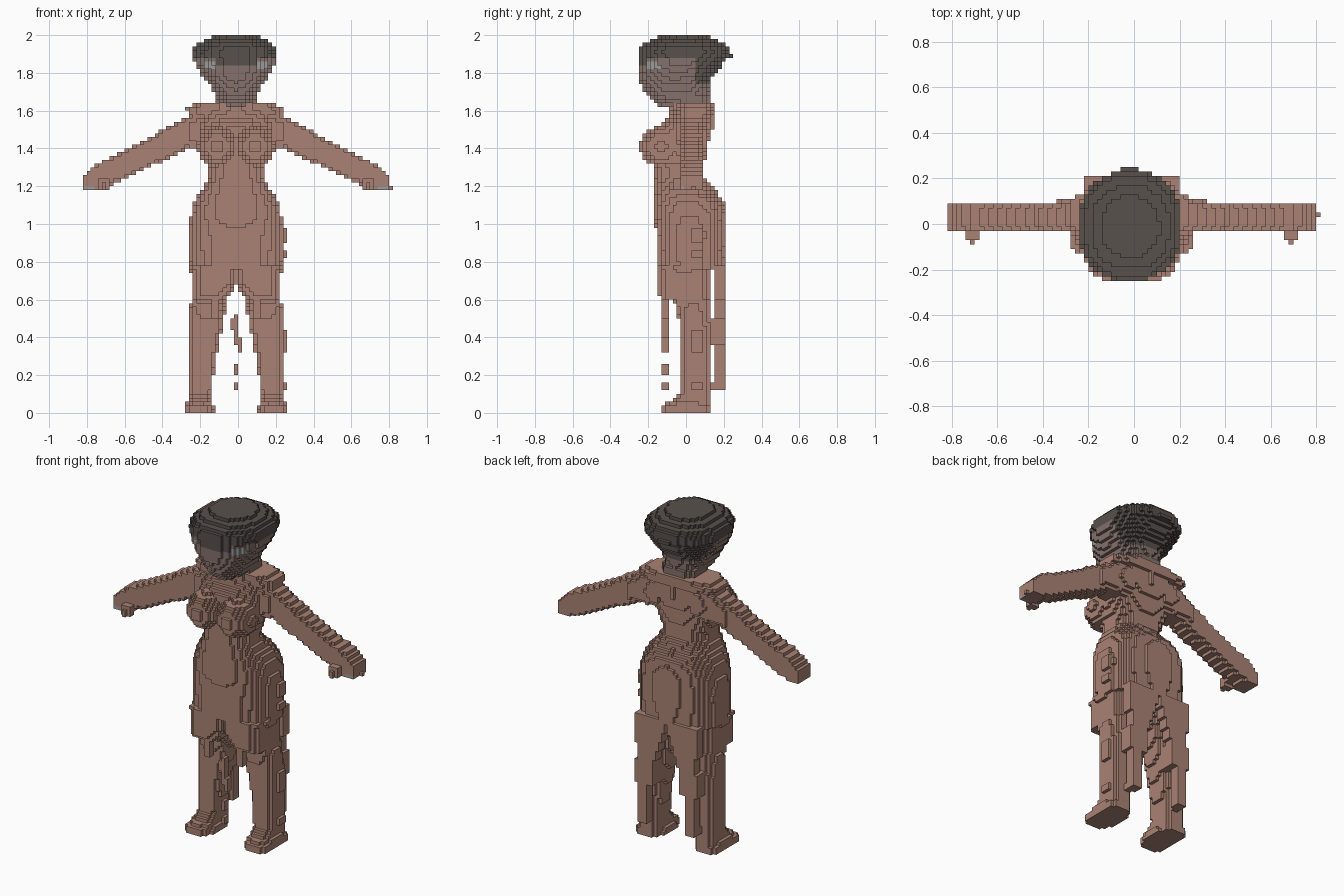
import bpy

cube = bpy.data.objects.get("Cube")
if cube:
    bpy.data.objects.remove(cube)

V = 0.02            # voxel edge
CX = -0.01          # symmetry plane of the figure


def make_material(name, rgb):
    m = bpy.data.materials.new(name)
    m.use_nodes = True
    m.diffuse_color = (*rgb, 1)
    b = m.node_tree.nodes["Principled BSDF"]
    b.inputs["Base Color"].default_value = (*rgb, 1)
    b.inputs["Roughness"].default_value = 0.9
    return m


MATS = [make_material("clay_brown", (0.40, 0.225, 0.175)),
        make_material("face_taupe", (0.235, 0.165, 0.145)),
        make_material("hat_charcoal", (0.098, 0.082, 0.074)),
        make_material("pale_grey", (0.33, 0.33, 0.33))]
BODY, FACE, HAT, PALE = range(4)

taken = set()       # every filled cell
parts = {}          # part name -> {cell: material index}


def centre(c):
    return (c[0] * V, c[1] * V, (c[2] + 0.5) * V)


def fill(name, test, lo, hi, colour=BODY):
    """Claim all free cells inside the bounds that pass the test."""
    part = parts.setdefault(name, {})
    r = [range(int(a / V) - 2, int(b / V) + 3) for a, b in zip(lo, hi)]
    for i in r[0]:
        for j in r[1]:
            for k in r[2]:
                c = (i, j, k)
                if k < 0 or c in taken:
                    continue
                p = centre(c)
                if test(*p):
                    taken.add(c)
                    part[c] = colour(*p) if callable(colour) else colour


def row_at(rows, t):
    for a, b in zip(rows, rows[1:]):
        if a[0] <= t <= b[0]:
            f = (t - a[0]) / (b[0] - a[0])
            return [u + (v - u) * f for u, v in zip(a[1:], b[1:])]


def loft(name, rows, power=2.4, colour=BODY, axis="z", side=1):
    """Rows are (t, min_a, max_a, min_b, max_b): rounded sections along the axis."""
    def test(x, y, z):
        x *= side
        t, a, b = (z, x, y) if axis == "z" else (x, y, z)
        s = row_at(rows, t)
        if not s:
            return False
        u = (a - (s[0] + s[1]) / 2) / ((s[1] - s[0]) / 2)
        v = (b - (s[2] + s[3]) / 2) / ((s[3] - s[2]) / 2)
        return abs(u) ** power + abs(v) ** power <= 1
    fill(name, test, (-0.84, -0.26, 0), (0.84, 0.26, 2), colour)


def box(name, x0, x1, y0, y1, z0, z1, colour=BODY, side=1):
    def test(x, y, z):
        return x0 <= x * side <= x1 and y0 <= y <= y1 and z0 <= z <= z1
    fill(name, test, (-0.84, y0, z0), (0.84, y1, z1), colour)


def ellipsoid(name, c, r, colour=BODY):
    def test(*p):
        return sum(((a - b) / q) ** 2 for a, b, q in zip(p, c, r)) <= 1
    fill(name, test, [a - q for a, q in zip(c, r)], [a + q for a, q in zip(c, r)], colour)


# Wide stepped hat
loft("hat", [(1.88, -0.23, 0.215, -0.25, 0.23), (1.925, -0.235, 0.22, -0.25, 0.235),
             (1.95, -0.21, 0.195, -0.235, 0.21), (1.97, -0.18, 0.165, -0.2, 0.17),
             (2.0, -0.11, 0.10, -0.12, 0.10)], 2.3, HAT)
box("hat", -0.05, 0.03, 0.2, 0.25, 1.88, 1.9, HAT)


# Head: dark hair at the back and over the brow, pale patches by the eyes
def head_colour(x, y, z):
    if 0.11 < abs(x) < 0.18 and y < -0.1 and 1.81 < z < 1.86:
        return PALE
    if z > 1.88 or (y > 0.05 and z > 1.74) or (abs(x) < 0.11 and y < -0.1 and z > 1.84):
        return HAT
    return FACE


loft("head", [(1.63, -0.06, 0.06, -0.15, 0.06), (1.66, -0.10, 0.10, -0.19, 0.11),
              (1.70, -0.125, 0.125, -0.215, 0.125), (1.76, -0.155, 0.155, -0.245, 0.13),
              (1.80, -0.19, 0.18, -0.25, 0.165), (1.85, -0.215, 0.205, -0.25, 0.2),
              (1.89, -0.23, 0.215, -0.25, 0.225)], 2.2, head_colour)

# Neck, shoulder shelf and chest
loft("neck", [(1.56, -0.15, 0.15, -0.09, 0.13), (1.62, -0.125, 0.125, -0.08, 0.13),
              (1.68, -0.11, 0.11, -0.07, 0.13)], 2.5,
     lambda x, y, z: FACE if z > 1.64 else BODY)
loft("shoulder_collar", [(1.575, -0.23, 0.23, -0.07, 0.14), (1.60, -0.28, 0.27, -0.06, 0.16),
                         (1.62, -0.27, 0.25, -0.06, 0.16), (1.64, -0.2, 0.18, -0.06, 0.13)], 3)
loft("torso", [(1.24, -0.145, 0.145, -0.17, 0.095), (1.28, -0.145, 0.145, -0.17, 0.095),
               (1.34, -0.17, 0.17, -0.17, 0.10), (1.42, -0.2, 0.2, -0.17, 0.115),
               (1.50, -0.2, 0.2, -0.15, 0.14), (1.60, -0.19, 0.19, -0.07, 0.14)], 2.5)
for s, name in ((1, "left_chest"), (-1, "right_chest")):
    ellipsoid(name, (s * 0.10, -0.13, 1.41), (0.105, 0.118, 0.105))

# Waist and hips
loft("hips", [(0.76, -0.245, 0.245, -0.15, 0.20), (0.95, -0.25, 0.25, -0.155, 0.205),
              (1.05, -0.24, 0.24, -0.17, 0.205), (1.11, -0.225, 0.225, -0.17, 0.20),
              (1.16, -0.20, 0.20, -0.17, 0.17), (1.20, -0.17, 0.17, -0.17, 0.13),
              (1.24, -0.15, 0.15, -0.17, 0.10)], 2.7)

for s, side in ((1, "left_"), (-1, "right_")):
    # Arms slope down to the hands
    loft(side + "arm", [(0.12, -0.06, 0.13, 1.41, 1.60), (0.20, -0.05, 0.12, 1.39, 1.59),
                        (0.26, -0.04, 0.11, 1.40, 1.57), (0.34, -0.04, 0.10, 1.35, 1.53),
                        (0.44, -0.035, 0.10, 1.315, 1.47), (0.59, -0.035, 0.10, 1.235, 1.395),
                        (0.68, -0.035, 0.10, 1.20, 1.35)], 3, axis="x", side=s)
    loft(side + "hand", [(0.68, -0.035, 0.10, 1.20, 1.35), (0.75, -0.035, 0.10, 1.175, 1.31),
                         (0.82, -0.03, 0.09, 1.175, 1.235)], 4, axis="x", side=s,
         colour=lambda x, y, z: PALE if abs(x) > 0.74 and y < 0 and z < 1.21 else BODY)
    box(side + "thumb", 0.67, 0.73, -0.07, -0.03, 1.18, 1.24, side=s)
    box(side + "thumb", 0.69, 0.71, -0.09, -0.07, 1.18, 1.21, side=s)

    # Trouser legs open into an arch under the hips
    loft(side + "leg", [(0.05, 0.125, 0.25, -0.03, 0.125), (0.20, 0.12, 0.25, -0.03, 0.125),
                        (0.30, 0.105, 0.25, -0.03, 0.125), (0.40, 0.085, 0.25, -0.03, 0.13),
                        (0.50, 0.065, 0.245, -0.04, 0.13), (0.585, 0.045, 0.24, -0.06, 0.13),
                        (0.61, 0.04, 0.235, -0.14, 0.13), (0.66, 0.01, 0.235, -0.15, 0.13),
                        (0.70, -0.02, 0.235, -0.15, 0.13), (0.78, -0.02, 0.245, -0.15, 0.13)],
         3.2, side=s)
    loft(side + "foot", [(0.0, 0.115, 0.28, -0.135, 0.13), (0.04, 0.12, 0.28, -0.13, 0.13),
                         (0.06, 0.125, 0.25, -0.08, 0.13), (0.10, 0.125, 0.25, -0.04, 0.13)],
         2.8, side=s)
    # Ragged cloth behind the legs
    loft(side + "back_cloth", [(0.50, 0.09, 0.19, 0.15, 0.21), (0.60, 0.05, 0.20, 0.15, 0.21),
                               (0.78, 0.0, 0.21, 0.15, 0.21)], 8, side=s)
    box(side + "back_cloth", 0.10, 0.20, 0.09, 0.21, 0.36, 0.50, side=s)
    box(side + "back_cloth", 0.13, 0.19, 0.15, 0.21, 0.13, 0.36, side=s)
    box(side + "back_cloth", 0.15, 0.19, 0.11, 0.15, 0.12, 0.15, side=s)
    # Loose strips at the front of each thigh
    box(side + "front_strip", 0.09, 0.13, -0.13, -0.09, 0.50, 0.64, side=s)

# Loose scraps hanging in the middle and outside the left leg
for z0, z1 in ((0.36, 0.52), (0.20, 0.26), (0.12, 0.15)):
    box("hanging_scraps", -0.015, 0.015, -0.13, -0.09, z0, z1)
box("hanging_scraps", -0.035, -0.015, -0.13, -0.09, 0.44, 0.50)
box("hanging_scraps", 0.015, 0.035, -0.13, -0.09, 0.32, 0.40)
for z0, z1 in ((0.90, 0.98), (0.82, 0.86), (0.32, 0.44), (0.12, 0.16)):
    box("side_scraps", 0.235, 0.265, 0.03, 0.08, z0, z1)
box("left_hand", 0.81, 0.83, 0.03, 0.05, 1.18, 1.20)

# Face directions with their corner offsets
FACES = []
for axis in range(3):
    for sign in (1, -1):
        d = [0, 0, 0]
        d[axis] = sign
        u, v = (axis + 1) % 3, (axis + 2) % 3
        quad = []
        for a, b in ((0, 0), (1, 0), (1, 1), (0, 1)):
            o = [0, 0, 0]
            o[axis], o[u], o[v] = int(sign > 0), a, b
            quad.append(tuple(o))
        FACES.append((d, quad if sign > 0 else quad[::-1]))

# Skin the visible sides of the cells of each part
for name, cells in parts.items():
    verts, faces, mats = {}, [], []
    for c, m in cells.items():
        for d, quad in FACES:
            if tuple(a + b for a, b in zip(c, d)) in taken:
                continue
            corners = [tuple(a + b for a, b in zip(c, o)) for o in quad]
            faces.append([verts.setdefault(p, len(verts)) for p in corners])
            mats.append(m)
    if not faces:
        continue
    mesh = bpy.data.meshes.new(name)
    mesh.from_pydata([((i - 0.5) * V + CX, (j - 0.5) * V, k * V) for i, j, k in verts], [], faces)
    used = sorted(set(mats))
    for m in used:
        mesh.materials.append(MATS[m])
    for poly, m in zip(mesh.polygons, mats):
        poly.material_index = used.index(m)
    mesh.update()
    bpy.context.scene.collection.objects.link(bpy.data.objects.new(name, mesh))
